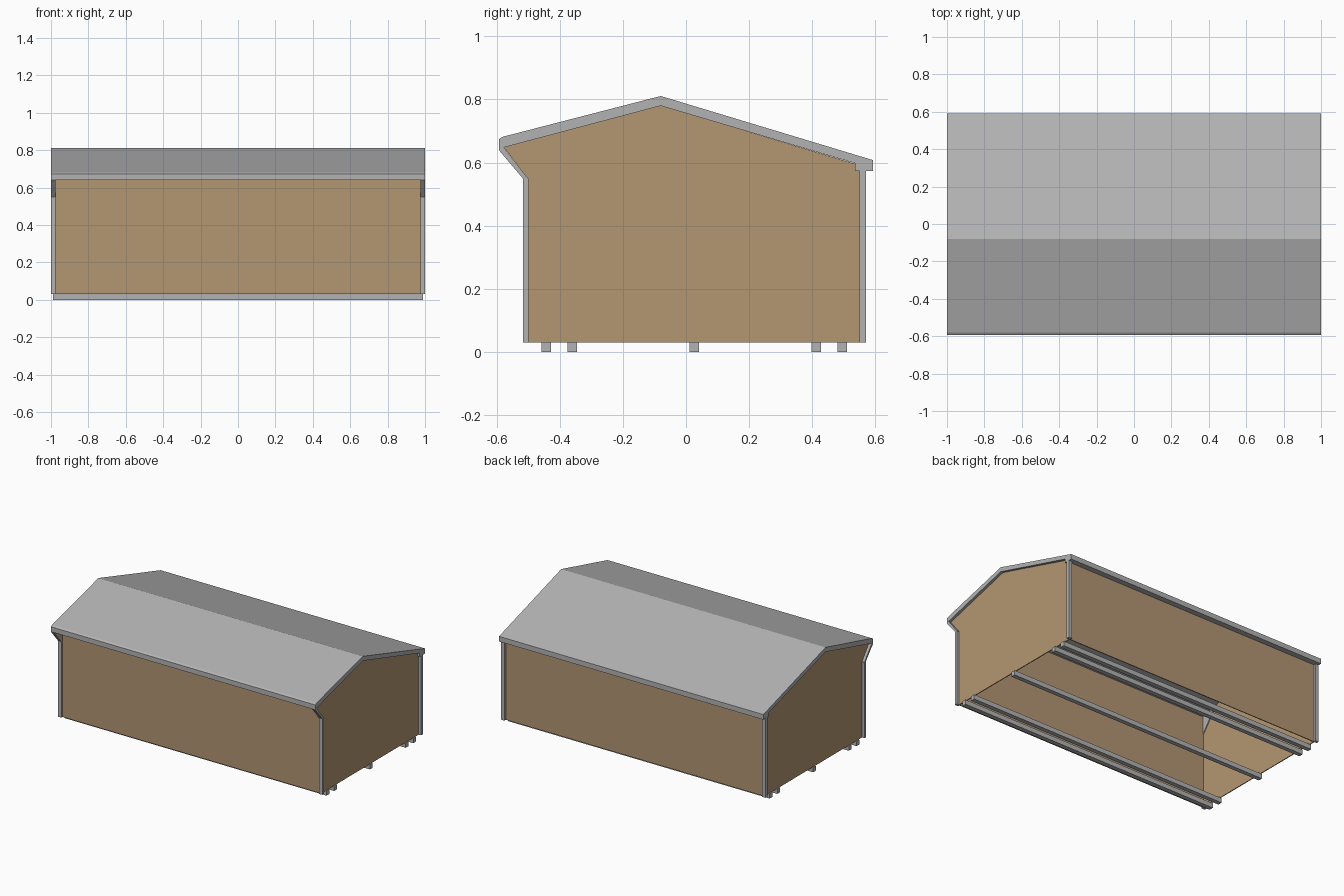
import bpy
import bmesh

if "Cube" in bpy.data.objects:
    bpy.data.objects.remove(bpy.data.objects["Cube"])


def material(name, rgb):
    m = bpy.data.materials.new(name)
    m.diffuse_color = (*rgb, 1)
    m.use_nodes = True
    m.node_tree.nodes["Principled BSDF"].inputs["Base Color"].default_value = m.diffuse_color
    return m


GREY = material("grey trim", (0.45, 0.45, 0.45))
TAN = material("tan cladding", (0.455, 0.305, 0.17))


def extrude_x(name, profile, x0, x1, mat):
    """Extrude a (y, z) profile along x between x0 and x1."""
    bm = bmesh.new()
    face = bm.faces.new([bm.verts.new((x0, y, z)) for y, z in profile])
    new = bmesh.ops.extrude_face_region(bm, geom=[face])["geom"]
    verts = [v for v in new if isinstance(v, bmesh.types.BMVert)]
    bmesh.ops.translate(bm, verts=verts, vec=(x1 - x0, 0, 0))
    bmesh.ops.recalc_face_normals(bm, faces=bm.faces)
    mesh = bpy.data.meshes.new(name)
    bm.to_mesh(mesh)
    bm.free()
    mesh.materials.append(mat)
    ob = bpy.data.objects.new(name, mesh)
    bpy.context.collection.objects.link(ob)
    return ob


def rect(y0, y1, z0, z1):
    return [(y0, z0), (y1, z0), (y1, z1), (y0, z1)]


def both_ends(name, profile, x0, x1, mat):
    """Same part at both gable ends."""
    ob = extrude_x(name, profile, x0, x1, mat)
    ob.modifiers.new("mirror", "MIRROR").use_axis[0] = True
    return ob


# Roof slab with front and back fascia
extrude_x("roof", [(-0.593, 0.64), (-0.593, 0.674), (-0.58, 0.682), (-0.08, 0.811),
                   (0.592, 0.608), (0.592, 0.573), (0.535, 0.573), (0.535, 0.598),
                   (-0.08, 0.78), (-0.577, 0.648)], -1, 1, GREY)

# Long walls; the underside of the shed is open
extrude_x("front_wall", rect(-0.504, -0.498, 0.03, 0.668), -0.98, 0.98, TAN)
extrude_x("back_wall", rect(0.548, 0.554, 0.03, 0.585), -0.98, 0.98, TAN)

# Gable walls flaring out under the front eave
both_ends("gable_wall", [(-0.5, 0.03), (0.55, 0.03), (0.55, 0.592), (-0.08, 0.781),
                         (-0.577, 0.649), (-0.5, 0.548)], 0.976, 0.982, TAN)

# Corner posts, eave brackets and inner gussets
both_ends("front_post", rect(-0.517, -0.499, 0.03, 0.55), 0.975, 1, GREY)
both_ends("back_post", rect(0.55, 0.57, 0.03, 0.575), 0.975, 1, GREY)
both_ends("eave_bracket", [(-0.593, 0.64), (-0.517, 0.55), (-0.497, 0.545),
                           (-0.577, 0.648)], 0.975, 1, GREY)
both_ends("inner_gusset", [(-0.499, 0.545), (-0.38, 0.699), (-0.499, 0.668)],
          0.97, 0.976, GREY)

# Ground runners
for i, y in enumerate((-0.443, -0.36, 0.026, 0.413, 0.495)):
    extrude_x(f"runner_{i + 1}", rect(y - 0.015, y + 0.015, 0, 0.032), -0.99, 0.99, GREY)
